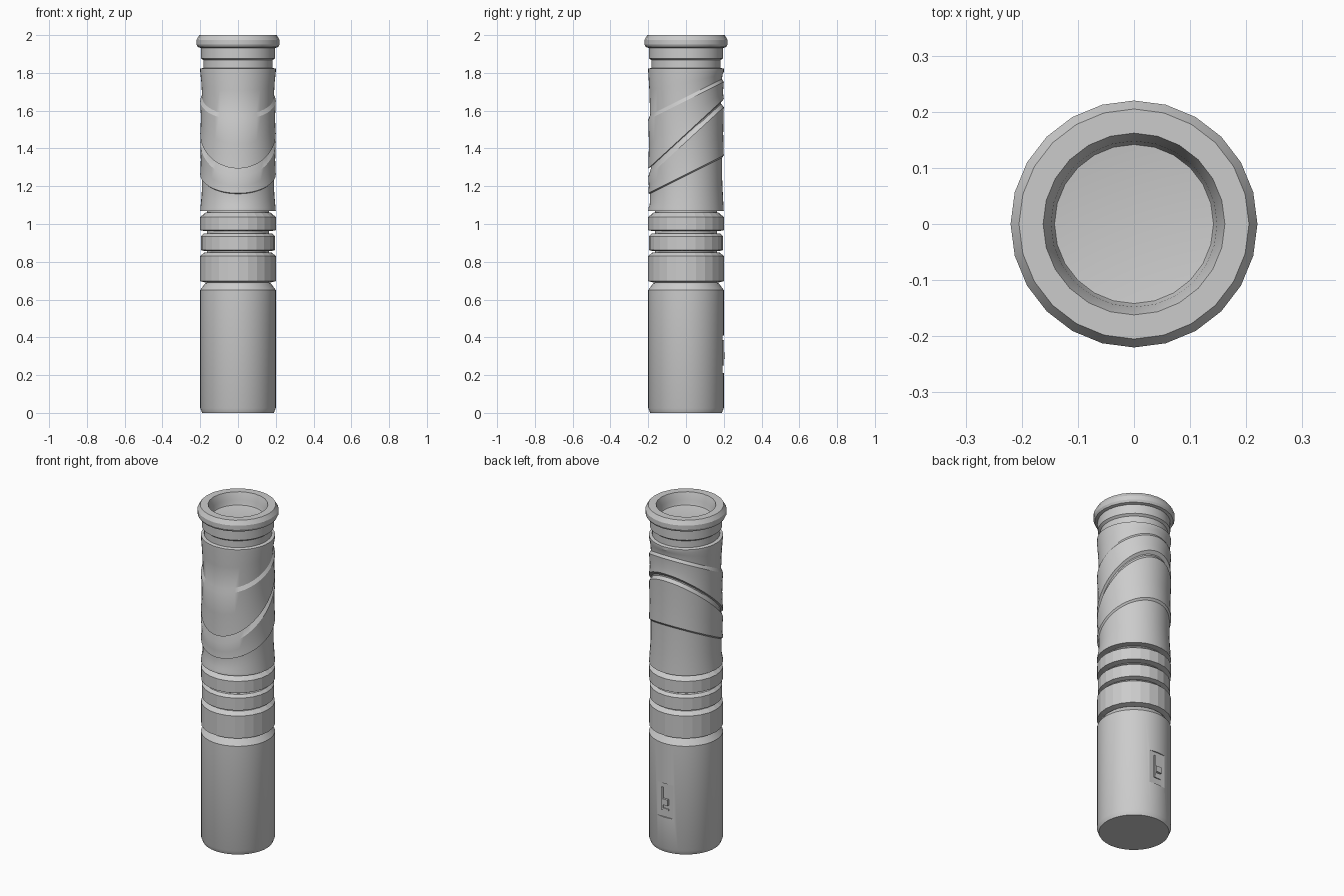
import bpy, bmesh, math

if "Cube" in bpy.data.objects:
    bpy.data.objects.remove(bpy.data.objects["Cube"])


def lathe(name, rings, sides=48, smooth=25):
    """Closed turned solid. Each ring is (radius, z, slope); slope tilts it along y."""
    bm = bmesh.new()
    loops = []
    for ring in rings:
        r, z = ring[:2]
        slope = ring[2] if len(ring) > 2 else 0
        loop = []
        for i in range(sides):
            a = 2 * math.pi * i / sides
            y = r * math.sin(a)
            loop.append(bm.verts.new((r * math.cos(a), y, z + slope * y)))
        loops.append(loop)
    for lo, hi in zip(loops, loops[1:]):
        for i in range(sides):
            j = (i + 1) % sides
            bm.faces.new((lo[i], lo[j], hi[j], hi[i]))
    bm.faces.new(loops[0][::-1])
    bm.faces.new(loops[-1])
    bmesh.ops.recalc_face_normals(bm, faces=bm.faces)
    return finish(name, bm, smooth)


def finish(name, bm, smooth=0):
    mesh = bpy.data.meshes.new(name)
    bm.to_mesh(mesh)
    bm.free()
    ob = bpy.data.objects.new(name, mesh)
    bpy.context.collection.objects.link(ob)
    if smooth:
        bpy.ops.object.select_all(action='DESELECT')
        ob.select_set(True)
        bpy.context.view_layer.objects.active = ob
        bpy.ops.object.shade_smooth_by_angle(angle=math.radians(smooth))
    return ob


def box(name, lo, hi):
    bm = bmesh.new()
    bmesh.ops.create_cube(bm, size=1)
    for v in bm.verts:
        v.co = [(a + b) / 2 + c * (b - a) for a, b, c in zip(lo, hi, v.co)]
    return finish(name, bm)


# Plain lower grip with a chamfered foot and shoulder
grip = lathe("lower_grip", [(0.19, 0), (0.2, 0.025), (0.2, 0.65), (0.175, 0.685), (0.165, 0.69)])

# Flat recess and small raised switch on the back of the grip
cutter = box("recess_cutter", (-0.055, 0.193, 0.21), (0.055, 0.3, 0.41))
cutter.hide_render = True
cutter.hide_set(True)
cut = grip.modifiers.new("recess", 'BOOLEAN')
cut.object = cutter
cut.operation = 'DIFFERENCE'
cut.solver = 'EXACT'
box("switch_rail", (0.012, 0.185, 0.25), (0.024, 0.2, 0.385))
box("switch_base", (-0.022, 0.185, 0.25), (0.013, 0.198, 0.262))
box("switch_button", (-0.022, 0.185, 0.285), (0.013, 0.206, 0.32))

# Inner core seen in the grooves
lathe("core", [(0.165, 0.68), (0.165, 1.09)])

# Three faceted waist rings
lathe("waist_ring_low", [(0.17, 0.69), (0.2, 0.697), (0.2, 0.83), (0.178, 0.85)], 24, 0)
lathe("waist_ring_mid", [(0.175, 0.856), (0.196, 0.862), (0.196, 0.935), (0.18, 0.95)], 24, 0)
lathe("waist_ring_high", [(0.175, 0.962), (0.2, 0.967), (0.2, 1.037), (0.17, 1.062)], 24, 0)

# Upper sleeve: four overlapping sections divided by slanted steps
lathe("slanted_sleeve", [
    (0.165, 1.068), (0.2, 1.07), (0.199, 1.085),
    (0.192, 1.16, 0.3), (0.191, 1.255, 0.5), (0.2, 1.263, 0.5),
    (0.197, 1.34, 0.7), (0.2, 1.435, 0.92), (0.186, 1.465, 0.92),
    (0.186, 1.473, 0.92), (0.2, 1.478, 0.92),
    (0.196, 1.56, 0.7), (0.2, 1.652, 0.5), (0.19, 1.672, 0.5),
    (0.194, 1.75, 0.22), (0.2, 1.805), (0.2, 1.822), (0.18, 1.828)])

# Neck and stepped ring below the mouth
lathe("neck", [(0.183, 1.82), (0.183, 1.867), (0.196, 1.877), (0.196, 1.937)])

# Flared mouth with a rounded bowl inside
mouth = [(0.19, 1.93), (0.213, 1.937), (0.22, 1.95), (0.22, 1.975), (0.205, 2.0),
         (0.162, 2.0), (0.148, 1.96)]
for k in range(1, 9):
    a = math.pi / 2 * k / 8.2
    mouth.append((0.148 * math.cos(a), 1.96 - 0.11 * math.sin(a)))
# lift neck top out of the bowl by hollowing it with the same inner curve
bpy.data.objects.remove(bpy.data.objects["neck"])
lathe("neck", [(0.183, 1.815), (0.183, 1.867), (0.196, 1.877), (0.196, 1.937),
               (0.17, 1.937), (0.17, 1.835)])
lathe("mouth_collar", mouth, 24, 24)
